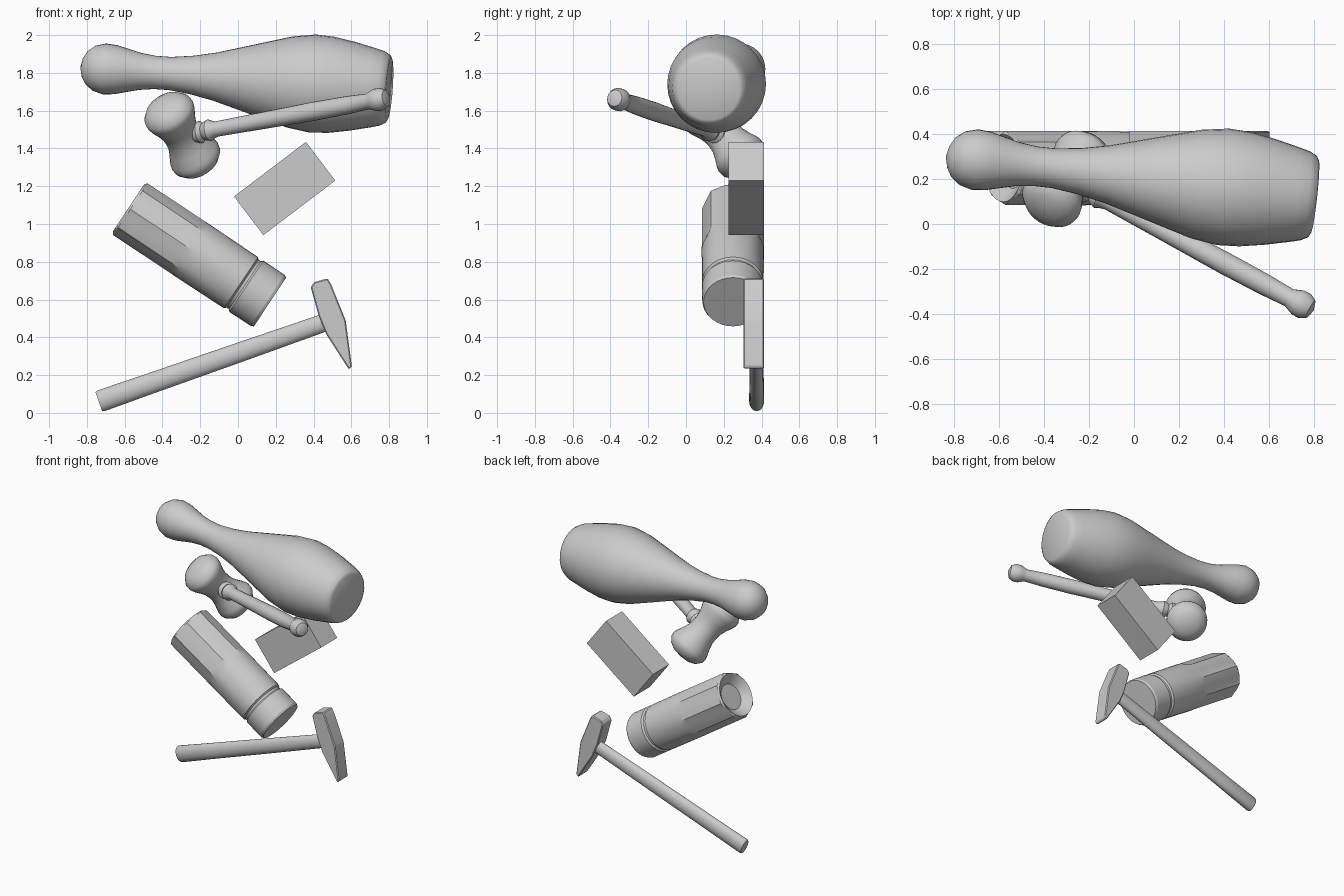
import bpy, bmesh
from math import pi, cos, sin, radians
from mathutils import Vector, Matrix

if "Cube" in bpy.data.objects:
    bpy.data.objects.remove(bpy.data.objects["Cube"])


def finish(name, bm, angle=35):
    bmesh.ops.recalc_face_normals(bm, faces=bm.faces)
    me = bpy.data.meshes.new(name)
    bm.to_mesh(me)
    bm.free()
    ob = bpy.data.objects.new(name, me)
    bpy.context.collection.objects.link(ob)
    bpy.ops.object.select_all(action='DESELECT')
    ob.select_set(True)
    bpy.context.view_layer.objects.active = ob
    bpy.ops.object.shade_smooth_by_angle(angle=radians(angle))
    return ob


def turned(name, origin, axis, profile, seg=28, squash=1.0, facets=None, angle=35):
    """Revolve (distance, radius) pairs around an axis; squash flattens it in world y.
    facets = (sides, apothem, end distance) cuts flat sides into the first stretch."""
    z = Vector(axis).normalized()
    side = Vector((0, 1, 0)).cross(z).normalized()
    flat = z.cross(side)
    bm = bmesh.new()
    rings = []
    for t, r in profile:
        c = Vector(origin) + z * t
        if r == 0:
            rings.append([bm.verts.new(c)])
            continue
        ring = []
        for i in range(seg):
            a = 2 * pi * i / seg
            rr = r
            if facets and t <= facets[2]:
                step = 2 * pi / facets[0]
                rr = min(r, facets[1] / cos(a % step - step / 2))
            ring.append(bm.verts.new(c + side * rr * cos(a) + flat * rr * squash * sin(a)))
        rings.append(ring)
    for a, b in zip(rings, rings[1:]):
        for i in range(seg):
            j = (i + 1) % seg
            if len(a) == 1:
                bm.faces.new((a[0], b[i], b[j]))
            elif len(b) == 1:
                bm.faces.new((a[i], a[j], b[0]))
            else:
                bm.faces.new((a[i], a[j], b[j], b[i]))
    return finish(name, bm, angle)


def slab(name, outline, y0, y1, bevel=0.0):
    """Extrude an (x, z) outline from y0 to y1."""
    bm = bmesh.new()
    face = bm.faces.new([bm.verts.new((x, y0, z)) for x, z in outline])
    new = bmesh.ops.extrude_face_region(bm, geom=[face])['geom']
    bmesh.ops.translate(bm, verts=[v for v in new if isinstance(v, bmesh.types.BMVert)],
                        vec=(0, y1 - y0, 0))
    if bevel:
        bmesh.ops.bevel(bm, geom=bm.edges[:], offset=bevel, segments=1, affect='EDGES')
    return finish(name, bm, 20)


# Juggling / bowling pin
turned("pin", (-0.835, 0.30, 1.83), (1.64, -0.18, -0.115),
       [(0, 0), (.012, .05), (.035, .09), (.075, .12), (.13, .135), (.19, .13), (.25, .115),
        (.32, .098), (.40, .088), (.48, .088), (.60, .103), (.72, .128), (.85, .165),
        (1.0, .208), (1.12, .242), (1.24, .26), (1.34, .255), (1.45, .236), (1.56, .211),
        (1.61, .198), (1.64, .182), (1.65, .165), (1.65, 0)], seg=32)

# Gavel: double-ended flared head and turned handle
hub = Vector((-0.295, 0.2, 1.47))
half = [(.0, .098), (.04, .101), (.08, .113), (.13, .134), (.155, .14), (.18, .137),
        (.215, .11), (.235, .07), (.245, 0)]
turned("gavel_head", hub, (.427, .558, -.711),
       [(-t, r) for t, r in reversed(half)] + half[1:])
turned("gavel_handle", hub, (1.045, -.56, .19),
       [(0, 0), (0, .045), (.09, .055), (.11, .06), (.13, .043), (.145, .052), (.165, .058),
        (.185, .048), (.21, .041), (.5, .045), (.8, .05), (1.0, .048), (1.13, .042),
        (1.15, .05), (1.175, .06), (1.21, .06), (1.24, .044), (1.255, 0)], seg=20)

# Brick
bm = bmesh.new()
bmesh.ops.create_cube(bm, size=1, matrix=Matrix.Translation((.247, .319, 1.188))
                      @ Matrix.Rotation(radians(-37.2), 4, 'Y')
                      @ Matrix.Diagonal((.478, .186, .257, 1)))
finish("brick", bm)

# Tumbler: faceted half with hollow end, grooved band at the other end
turned("tumbler", (-.58, .248, 1.085), (.75, 0, -.498),
       [(.05, 0), (.05, .09), (.012, .135), (0, .15), (.012, .165), (.36, .165), (.41, .165),
        (.715, .163), (.725, .152), (.74, .152), (.75, .163), (.885, .162), (.9, .155), (.9, 0)],
       seg=32, facets=(8, .152, .37), angle=20)

# Hammer: oval handle and cross-peen head
turned("hammer_handle", (-.737, .374, .06), (1.187, 0, .415),
       [(0, 0), (0, .052), (.012, .058), (.3, .055), (.8, .052), (1.2, .048), (1.29, .047),
        (1.29, 0)], seg=20, squash=.69)
slab("hammer_head",
     [(.385, .665), (.402, .692), (.474, .712), (.492, .683), (.57, .49), (.603, .245),
      (.587, .23), (.468, .415), (.428, .51)], .305, .413, bevel=.006)
